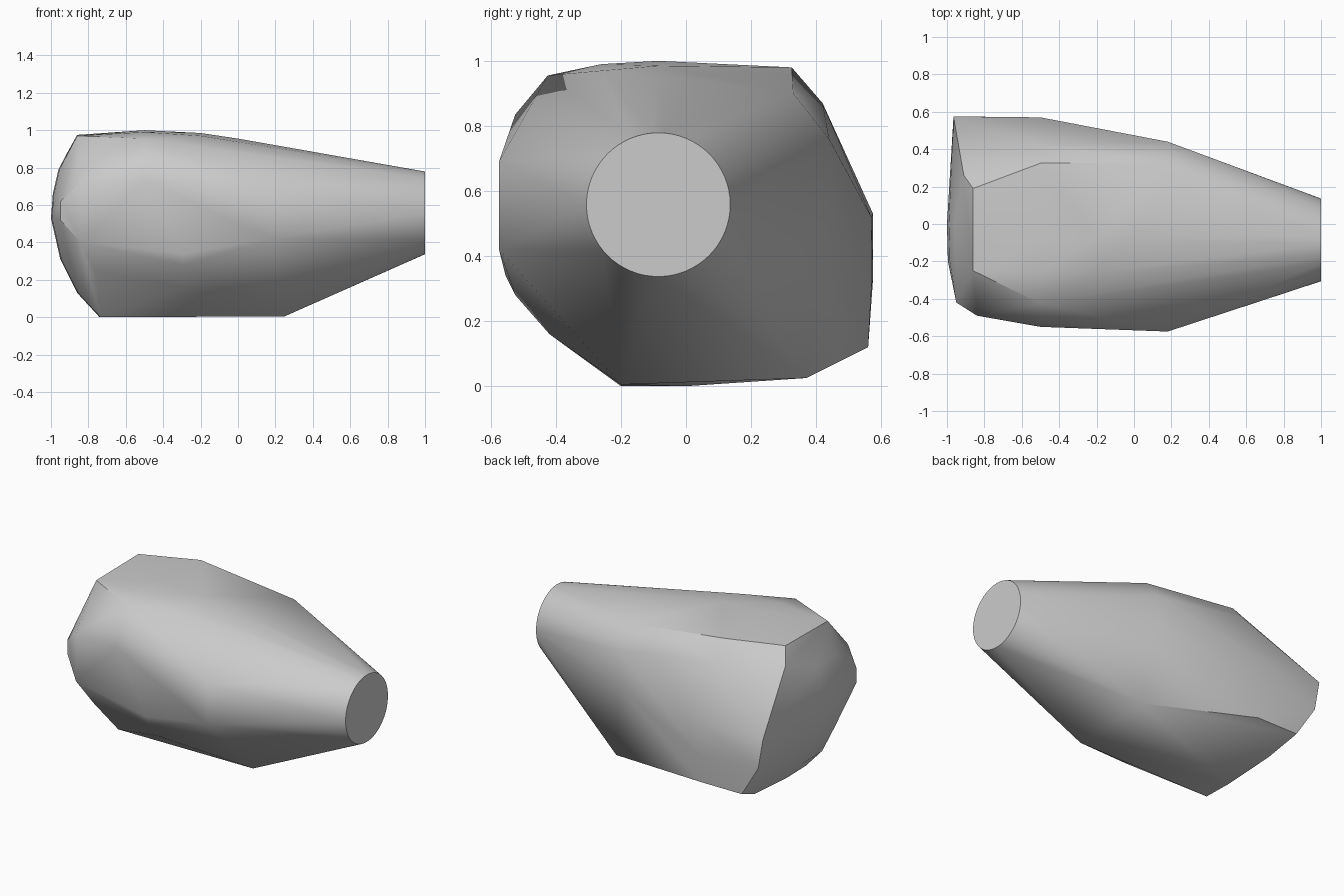
import bpy
import bmesh
from math import cos, sin, tau, radians
from mathutils import Vector

default_cube = bpy.data.objects.get("Cube")
if default_cube:
    bpy.data.objects.remove(default_cube, do_unlink=True)


def flat_material(name, value):
    material = bpy.data.materials.new(name)
    material.use_nodes = True
    colour = (value, value, value, 1)
    material.diffuse_color = colour
    shader = next(node for node in material.node_tree.nodes
                  if node.type == "BSDF_PRINCIPLED")
    shader.inputs["Base Color"].default_value = colour
    return material


def ring(x, y, z, radius, count):
    angles = [tau * step / count for step in range(count)]
    return [Vector((x, y + radius * cos(a), z + radius * sin(a))) for a in angles]


def section(x, outline):
    return [Vector((x, y, z)) for y, z in outline]


def swept_profile(profile, stations):
    return [Vector((x + shift, y, z)) for y, shift in stations for x, z in profile]


def hull_object(name, points, material):
    mesh = bpy.data.meshes.new(name)
    bm = bmesh.new()
    for point in points:
        bm.verts.new(point)
    result = bmesh.ops.convex_hull(bm, input=bm.verts[:], use_existing_faces=False)
    # Drop the control points that fall inside the shell
    loose = {item for key in ("geom_interior", "geom_unused")
             for item in result[key] if isinstance(item, bmesh.types.BMVert)}
    bmesh.ops.delete(bm, geom=list(loose), context="VERTS")
    # Merge the flat end disc and other coplanar triangles
    bmesh.ops.dissolve_limit(bm, angle_limit=radians(0.3),
                             verts=bm.verts[:], edges=bm.edges[:])
    bmesh.ops.recalc_face_normals(bm, faces=bm.faces[:])
    bm.to_mesh(mesh)
    bm.free()
    mesh.materials.append(material)
    obj = bpy.data.objects.new(name, mesh)
    bpy.context.collection.objects.link(obj)
    return obj


# Round flat end of the tapered neck
points = ring(1, -.085, .558, .221, 64)

# Shoulder where the neck starts to taper
points += section(.18, [(-.575, .42), (-.575, .69), (.33, .9), (.44, .76), (.44, .52)])
points += section(.25, [(-.2, .005), (.37, .025)])

# Crown along the top
points += section(0, [(-.085, .955)])
points += section(-.2, [(-.085, .985), (-.26, .97)])

# Broad middle section, upper front round to the back
points += section(-.5, [(-.55, .73), (-.525, .835), (-.425, .955), (-.26, .99),
                        (-.085, 1), (.325, .98), (.42, .87), (.57, .52),
                        (.57, .3), (.56, .12)])

# Lower front facets
points += section(-.29, [(-.555, .34), (-.525, .28), (-.42, .16)])
points += section(-.76, [(-.42, .25)])
points += section(-.84, [(-.49, .4), (-.49, .72)])

# Domed end, swept across its width
dome = [(-.74, 0), (-.86, .13), (-.95, .31), (-1, .53), (-.99, .66), (-.96, .79)]
points += swept_profile(dome, [(0, 0), (-.2, .005)])
points += section(-.95, [(-.42, .52), (-.42, .62)])
points += section(-.86, [(-.25, .97), (.19, .975)])

# Back corner edge of the dome
points += section(-.91, [(.26, .885)])
points += section(-.965, [(.575, .53)])
points += section(-.93, [(.575, .33)])
points += section(-.8, [(.56, .12)])
points += section(-.75, [(.36, .03)])

body = hull_object("tapered_body", points, flat_material("plain grey", .6))

# Smooth the soft facets and keep the ridges and end disc crisp
bpy.ops.object.select_all(action="DESELECT")
body.select_set(True)
bpy.context.view_layer.objects.active = body
bpy.ops.object.shade_smooth_by_angle(angle=radians(30))
